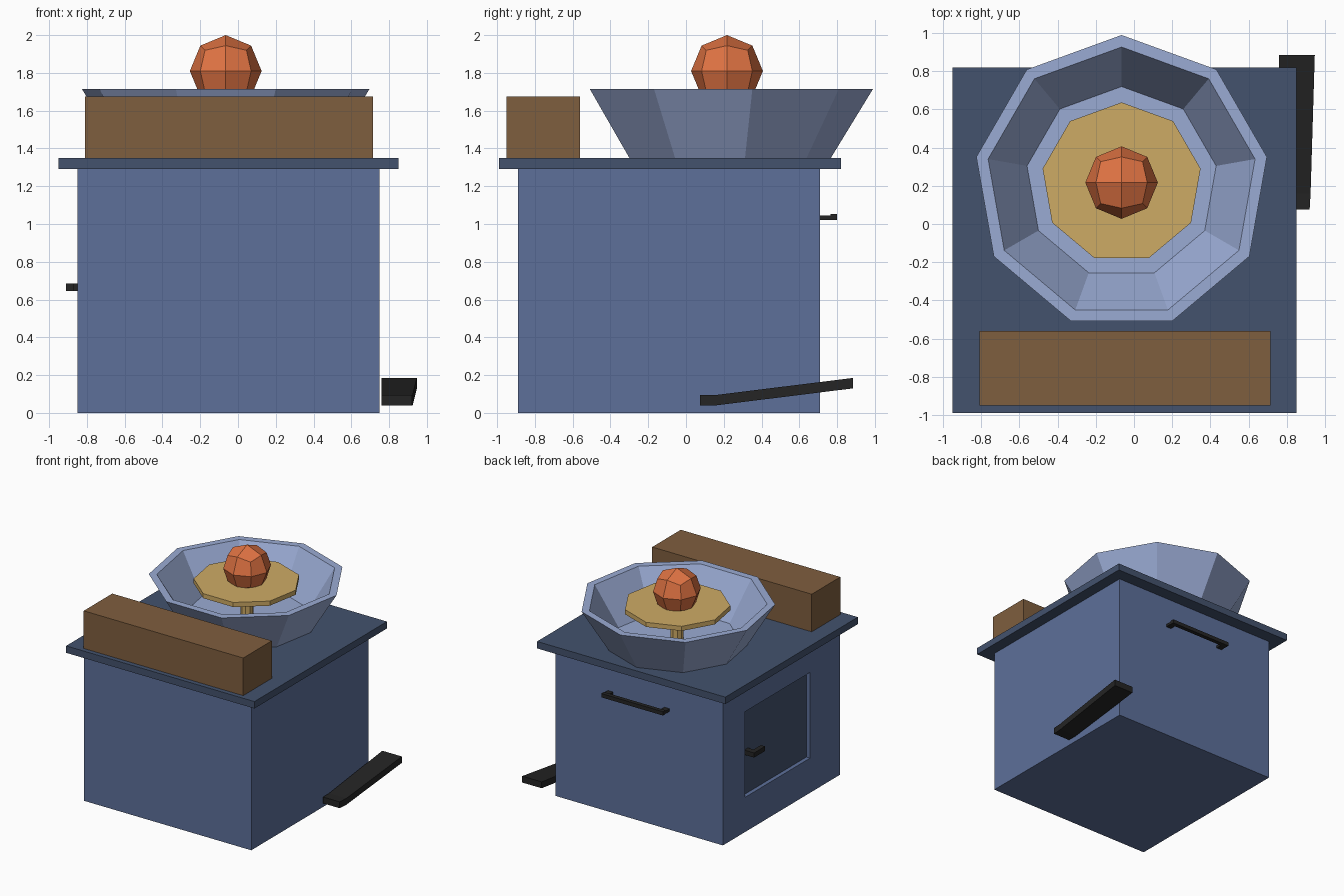
import bpy, bmesh, math

if "Cube" in bpy.data.objects:
    bpy.data.objects.remove(bpy.data.objects["Cube"])


def material(name, r, g, b):
    lin = lambda c: c / 12.92 if c <= 0.04045 else ((c + 0.055) / 1.055) ** 2.4
    m = bpy.data.materials.new(name)
    m.diffuse_color = (lin(r / 255), lin(g / 255), lin(b / 255), 1)
    m.use_nodes = True
    m.node_tree.nodes["Principled BSDF"].inputs["Base Color"].default_value = m.diffuse_color
    return m


BODY = material("cabinet blue", 93, 112, 154)
DARK = material("dark blue", 67, 82, 109)
BOWL = material("pale blue", 154, 171, 212)
WOOD = material("brown wood", 127, 94, 62)
DISC = material("tan wheel", 206, 171, 101)
CLAY = material("orange clay", 222, 114, 66)
BLACK = material("black", 36, 36, 36)

CX, CY = -0.065, 0.217  # wheel axis


def add_mesh(name, verts, faces, mat):
    me = bpy.data.meshes.new(name)
    me.from_pydata(verts, [], faces)
    bm = bmesh.new()
    bm.from_mesh(me)
    bmesh.ops.recalc_face_normals(bm, faces=bm.faces)
    bm.to_mesh(me)
    bm.free()
    me.materials.append(mat)
    ob = bpy.data.objects.new(name, me)
    bpy.context.collection.objects.link(ob)
    return ob


def box(name, x, y, z, mat):
    verts = [(a, b, c) for a in x for b in y for c in z]
    faces = [(0, 1, 3, 2), (4, 6, 7, 5), (0, 4, 5, 1),
             (2, 3, 7, 6), (0, 2, 6, 4), (1, 5, 7, 3)]
    return add_mesh(name, verts, faces, mat)


def lathe(name, profile, n, mat):
    """Turn (radius, z) rings around the wheel axis and cap both ends."""
    verts = []
    for r, z in profile:
        for i in range(n):
            a = math.pi / 2 + 2 * math.pi * i / n
            verts.append((CX + r * math.cos(a), CY + r * math.sin(a), z))
    faces = [(k * n + i, k * n + (i + 1) % n, (k + 1) * n + (i + 1) % n, (k + 1) * n + i)
             for k in range(len(profile) - 1) for i in range(n)]
    faces += [tuple(range(n)), tuple(range(len(verts) - n, len(verts)))]
    return add_mesh(name, verts, faces, mat)


# Cabinet with a shallow door recess cut in its left side
cabinet = box("cabinet", (-0.85, 0.75), (-0.89, 0.71), (0, 1.29), BODY)
cutter = box("door_cutter", (-0.95, -0.81), (-0.48, 0.41), (0.30, 1.04), BODY)
cutter.hide_render = True
mod = cabinet.modifiers.new("door recess", "BOOLEAN")
mod.operation = "DIFFERENCE"
mod.solver = "EXACT"
mod.object = cutter
bpy.context.view_layer.objects.active = cabinet
bpy.ops.object.modifier_apply(modifier=mod.name)
bpy.data.objects.remove(cutter)
box("door_panel", (-0.815, -0.806), (-0.48, 0.41), (0.30, 1.04), DARK)

# Door latch
box("latch_stem", (-0.88, -0.81), (0.32, 0.37), (0.645, 0.685), BLACK)
box("latch_lever", (-0.91, -0.87), (0.22, 0.37), (0.645, 0.685), BLACK)

# Table top and wooden shelf block
box("table_top", (-0.95, 0.85), (-0.99, 0.82), (1.29, 1.35), DARK)
box("wood_block", (-0.81, 0.715), (-0.95, -0.56), (1.35, 1.675), WOOD)

# Splash bowl, wheel and shaft
lathe("splash_bowl", [(0.55, 1.35), (0.773, 1.715), (0.71, 1.715), (0.503, 1.385)], 9, BOWL)
lathe("wheel_shaft", [(0.05, 1.385), (0.05, 1.66)], 9, DISC)
lathe("wheel_disc", [(0.42, 1.65), (0.42, 1.69)], 9, DISC)

# Clay ball: a once-divided cube pushed out to a sphere
bm = bmesh.new()
bmesh.ops.create_cube(bm, size=2)
bmesh.ops.subdivide_edges(bm, edges=bm.edges[:], cuts=1, use_grid_fill=True)
for v in bm.verts:
    v.co = v.co.normalized() * 0.19
    v.co.x += CX
    v.co.y += CY
    v.co.z += 1.81
me = bpy.data.meshes.new("clay_ball")
bm.to_mesh(me)
bm.free()
me.materials.append(CLAY)
bpy.context.collection.objects.link(bpy.data.objects.new("clay_ball", me))

# Rear handle: bar on two legs
box("rear_handle_bar", (-0.34, 0.25), (0.765, 0.80), (1.02, 1.053), BLACK)
for side, x in (("left", -0.34), ("right", 0.20)):
    box("rear_handle_leg_" + side, (x, x + 0.05), (0.70, 0.77), (1.022, 1.045), BLACK)

# Foot pedal: flat heel, then a sloping plate that widens (y, z, x right)
stations = [(0.075, 0.04, 0.92), (0.16, 0.04, 0.925), (0.885, 0.13, 0.947)]
verts = []
for y, z, xr in stations:
    verts += [(0.76, y, z), (xr, y, z), (xr, y, z + 0.055), (0.76, y, z + 0.055)]
faces = [(k * 4 + i, k * 4 + (i + 1) % 4, k * 4 + 4 + (i + 1) % 4, k * 4 + 4 + i)
         for k in range(2) for i in range(4)]
add_mesh("foot_pedal", verts, faces + [(0, 1, 2, 3), (8, 9, 10, 11)], BLACK)
